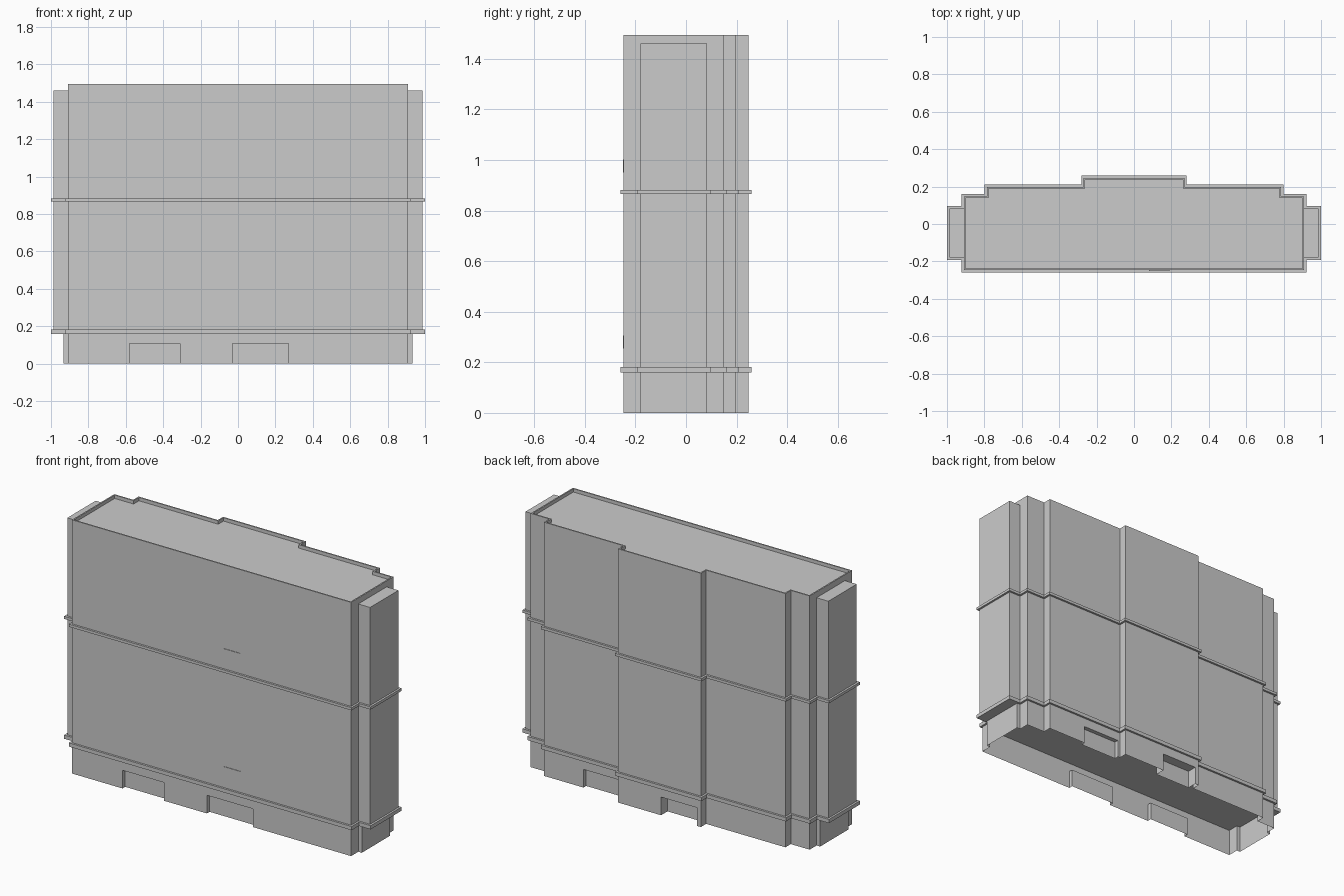
import bpy, bmesh
from mathutils import Vector

if "Cube" in bpy.data.objects:
    bpy.data.objects.remove(bpy.data.objects["Cube"])

BODY_X, FRONT, BACK = 0.91, -0.247, 0.247
WING_Y0, WING_Y1 = -0.18, 0.084
BAND_Z, WING_TOP, TOP = 0.16, 1.46, 1.495


def half_plan(wing_x=None):
    """Right half of the stepped floor plan, front to back."""
    pts = [(BODY_X, FRONT)]
    if wing_x:
        pts += [(BODY_X, WING_Y0), (wing_x, WING_Y0), (wing_x, WING_Y1), (BODY_X, WING_Y1)]
    return pts + [(BODY_X, 0.148), (0.787, 0.148), (0.787, 0.198), (0.27, 0.198), (0.27, BACK)]


def plan(wing_x=None):
    h = half_plan(wing_x)
    return h + [(-x, y) for x, y in reversed(h)]


def offset(pts, d):
    """Move a counter-clockwise outline outward by d with mitred corners."""
    out = []
    for i, p in enumerate(pts):
        p = Vector(p)
        a = (p - Vector(pts[i - 1])).normalized()
        b = (Vector(pts[(i + 1) % len(pts)]) - p).normalized()
        out.append((p.x + d * (a.y + b.y), p.y - d * (a.x + b.x)))
    return out


def skin(name, loops, bottom=True, top=True):
    """Join matching outlines [(points, z), ...] into one flat-faced surface."""
    bm = bmesh.new()
    rings = [[bm.verts.new((x, y, z)) for x, y in pts] for pts, z in loops]
    for lo, hi in zip(rings, rings[1:]):
        n = len(lo)
        for i in range(n):
            j = (i + 1) % n
            bm.faces.new((lo[i], lo[j], hi[j], hi[i]))
    if bottom:
        bm.faces.new(rings[0][::-1])
    if top:
        bm.faces.new(rings[-1])
    bmesh.ops.remove_doubles(bm, verts=bm.verts, dist=1e-5)
    me = bpy.data.meshes.new(name)
    bm.to_mesh(me)
    bm.free()
    ob = bpy.data.objects.new(name, me)
    bpy.context.collection.objects.link(ob)
    return ob


def rect(x0, x1, y0, y1):
    return [(x0, y0), (x1, y0), (x1, y1), (x0, y1)]


# Main tower with a thin parapet around a sunken roof
outer = plan()
inner = offset(outer, -0.008)
skin("tower_body", [(outer, BAND_Z), (outer, TOP), (inner, TOP), (inner, TOP - 0.02)])

# Side wings, mirrored
wing = skin("side_wings", [(rect(BODY_X, 0.987, WING_Y0, WING_Y1), z) for z in (BAND_Z, WING_TOP)])
wing.modifiers.new("mirror", 'MIRROR')

# Protruding bands around the tower and wings
band = offset(plan(0.987), 0.012)
for name, z0, z1 in (("lower_band", BAND_Z, 0.182), ("upper_band", 0.866, 0.882)):
    skin(name, [(band, z0), (band, z1)])


# Ground floor walls, open underneath, with recessed doorways
def recess(x0, x1, y, depth):
    return [(x0, y), (x0, y + depth), (x1, y + depth), (x1, y)]


def ground_plan(k):
    h = half_plan(0.933)
    left = [(-x, y) for x, y in reversed(h)]
    return (h[:-1][:8] + recess(0.53, 0.285, 0.198, -0.025 * k) + h[8:]
            + recess(-0.01, -0.245, BACK, -0.06 * k) + left
            + recess(-0.58, -0.31, FRONT, 0.025 * k)
            + recess(-0.03, 0.27, FRONT, 0.025 * k))


skin("ground_floor", [(ground_plan(1), 0), (ground_plan(1), 0.107),
                      (ground_plan(0), 0.107), (ground_plan(0), BAND_Z)], False, False)

# Small thin plates on the front wall
for name, z in (("lower_plate", 0.255), ("upper_plate", 0.95)):
    plate = rect(0.08, 0.19, FRONT - 0.003, FRONT)
    skin(name, [(plate, z), (plate, z + 0.052)])
